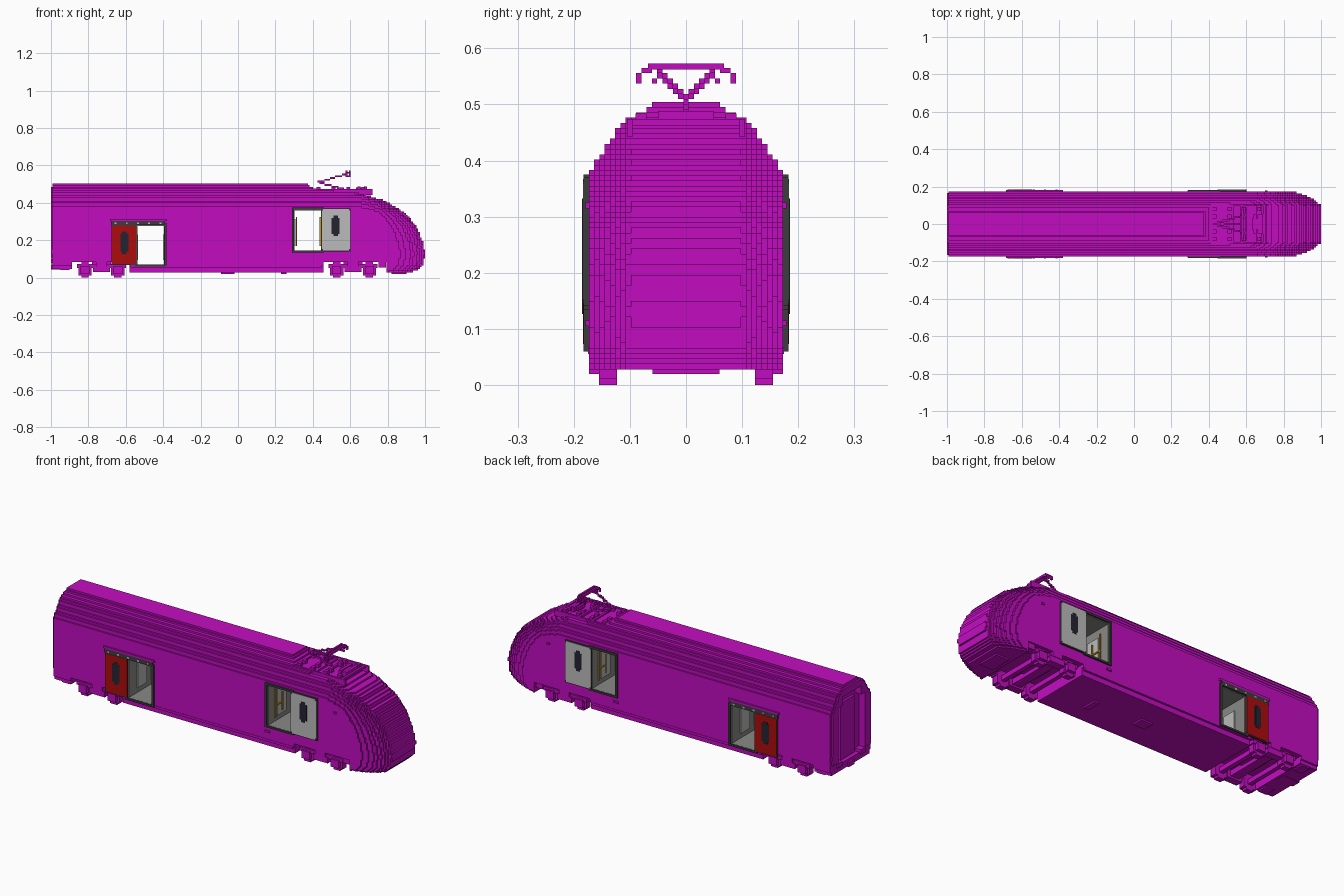
import bpy, bmesh
from mathutils import Vector

V = 2 / 214          # size of one block
W = 18.5 * V         # half width of the body

cube = bpy.data.objects.get("Cube")
if cube:
    bpy.data.objects.remove(cube)


def material(name, r, g, b):
    m = bpy.data.materials.new(name)
    m.use_nodes = True
    m.diffuse_color = (r, g, b, 1)
    m.node_tree.nodes["Principled BSDF"].inputs["Base Color"].default_value = (r, g, b, 1)
    return m


PURPLE = material("purple", 0.54, 0.004, 0.53)
RED = material("red", 0.41, 0.004, 0.004)
LIGHT = material("light grey", 0.5, 0.5, 0.5)
INNER = material("interior grey", 0.25, 0.25, 0.24)
DARK = material("dark grey", 0.045, 0.045, 0.045)
GLASS = material("dark glass", 0.017, 0.017, 0.03)
YELLOW = material("yellow", 0.58, 0.3, 0.015)


def snap(a):
    return round(a / V) * V


def part(name, mat, boxes, mirror=False):
    """One object from boxes (x0, x1, y0, y1, z0, z1), optionally repeated on the other side."""
    bm = bmesh.new()
    for x0, x1, y0, y1, z0, z1 in boxes:
        for ya, yb in ([(y0, y1), (-y1, -y0)] if mirror else [(y0, y1)]):
            made = bmesh.ops.create_cube(bm, size=1)["verts"]
            for v in made:
                v.co = ((x0 + x1) / 2 + v.co.x * (x1 - x0),
                        (ya + yb) / 2 + v.co.y * (yb - ya),
                        (z0 + z1) / 2 + v.co.z * (z1 - z0))
    me = bpy.data.meshes.new(name)
    bm.to_mesh(me)
    bm.free()
    me.materials.append(mat)
    ob = bpy.data.objects.new(name, me)
    bpy.context.collection.objects.link(ob)
    return ob


def lerp(points, t):
    if t <= points[0][0]:
        return points[0][1]
    for (a, p), (b, q) in zip(points, points[1:]):
        if t <= b:
            return p + (q - p) * (t - a) / (b - a)
    return points[-1][1]


def block_line(a, b):
    """Stepped line of blocks between two points."""
    a, b = Vector(a), Vector(b)
    n = max(1, int((b - a).length / V * 1.2))
    cells = {tuple(round(c / V) for c in a.lerp(b, i / n)) for i in range(n + 1)}
    h = V / 2
    return [(x * V - h, x * V + h, y * V - h, y * V + h, z * V - h, z * V + h)
            for x, y, z in sorted(cells)]


# Body profiles: front outline, roof arch, nose plan and underside
FRONT = [(.02, .9), (.045, .97), (.07, .99), (.13, 1), (.2, .985), (.28, .95),
         (.35, .89), (.41, .79), (.455, .65), (.47, .42), (.506, .36)]
TOP = sorted((x, z) for z, x in FRONT[3:])
ROOF = [(.03, .165), (.065, .168), (.075, .175), (.37, .175), (.40, .16), (.43, .14),
        (.46, .117), (.475, .105), (.49, .075), (.505, .05)]
NOSE = [(0, .1), (.03, .125), (.08, .152), (.13, .168), (.17, .175)]
BOTTOM = [(-.885, .05), (-.58, .085), (.455, .03), (.79, .08), (1, .03)]

# Doorway rooms: x range, z range
ROOMS = [tuple(map(snap, r)) for r in [(-.545, -.395, .065, .285), (.295, .445, .14, .365)]]


def span(x, z):
    """Inner and outer half width of the body at one cell, or None where empty."""
    floor = next(b for end, b in BOTTOM if x <= end)
    if z < floor or x > lerp(FRONT, z) or z > .506:
        return None
    if any(a < x < b and c < z < d for a, b, c, d in ROOMS):
        return None
    drop = max(0, .455 - lerp(TOP, x)) if x > .65 else 0
    w = min(lerp(ROOF, z + drop * .9), lerp(NOSE, lerp(FRONT, z) - x))
    if x < -1 + V:                       # thin rim on the rear end
        if z > .49 or z < .1:
            return None
        w -= V
    outer = (round(w / V - .5) + .5) * V
    arch = .115 if z < .4 else .08
    inner = arch if x < -.965 and .08 < z < .45 else 0
    return inner, outer


# Body built as stacked layers, each made of runs of equal width
body = []
for k in range(56):
    z0, start, current = k * V, 0, None
    for i in range(215):
        s = span(-1 + (i + .5) * V, z0 + V / 2) if i < 214 else None
        if s == current:
            continue
        if current:
            inner, outer = current
            x0, x1 = -1 + start * V, -1 + i * V
            sides = [(inner, outer), (-outer, -inner)] if inner else [(-outer, outer)]
            body += [(x0, x1, a, b, z0, z0 + V) for a, b in sides]
        start, current = i, s
part("body", PURPLE, body)

# Rear gangway door, buffers and coupler
part("gangway_panel", PURPLE, [(-.975, -.962, -.06, .06, .09, .4)])
part("buffers", PURPLE, [(-1, -.96, .08, .12, .075, .1), (-1, -.98, .14, .165, .13, .15)], True)
part("coupler", PURPLE, [(-1, -.9, -.025, .025, .045, .07)])
part("rear_steps", PURPLE, [(-.95, -.9, .1, .16, .04, .055)], True)

# Rooms behind the doorways, with frames round the openings
T = .004
for name, (a, b, c, d) in zip(("lower", "upper"), ROOMS):
    y = W - .001
    part(name + "_room_lining", INNER, [
        (a, a + T, -y, y, c, d), (b - T, b, -y, y, c, d),
        (a, b, -y, y, c, c + T), (a, b, -y, y, d - T, d)])
    part(name + "_wall_panels", LIGHT, [
        (e, e + T, .02, .1, c + .03, d - .05) for e in (a + T, b - 2 * T)], True)
    f = .011
    part(name + "_doorway_frame", DARK, [
        (a - f, a, W, W + V, c, d), (b, b + f, W, W + V, c, d),
        (a - f, b + f, W, W + V, d, d + f), (a - f, b + f, W, W + V, c - f / 2, c + T)], True)

# Yellow handrails in the upper room
a, b, c, d = ROOMS[1]
part("handrails", YELLOW, [
    box for e in (a + .01, b - .012) for box in (
        (e, e + .006, .12, .126, c + .03, d - .04),
        (e, e + .006, .06, .126, c + .09, c + .097),
        (e, e + .006, .06, .066, c + .05, c + .15))], True)

# Sliding doors: dark edge, stepped-corner leaf and long eight-sided window
for name, mat, x0, x1, z0, z1, wx, wz, half in (
        ("lower", RED, -.675, -.542, .073, .28, -.607, .187, .06),
        ("upper", LIGHT, .446, .602, .145, .367, .522, .277, .055)):
    part(name + "_door_edge", DARK, [(x0, x1, W, W + V, z0 - .004, z1 + T)], True)
    y = W + V
    e = .008
    part(name + "_door", mat, [(x0 + e, x1 - e, W, y + .0015, z0, z1),
                               (x0, x1, W, y + .001, z0 + e, z1 - e)], True)
    part(name + "_door_window", GLASS, [
        (wx - .022, wx + .022, W, y + .003, wz - half + .012, wz + half - .012),
        (wx - .012, wx + .012, W, y + .0035, wz - half, wz + half)], True)

# Door track above the lower doorway, with a purple rain strip
part("lower_door_track", DARK, [(-.68, -.39, W, W + V, .281, .304)], True)
part("track_fittings", LIGHT, [(-.66 + .06 * i, -.65 + .06 * i, W, W + V + .001, .286, .295)
                               for i in range(5)], True)
part("rain_strip", PURPLE, [(-.685, -.38, W, W + V, .304, .315)], True)

# Small fittings on the sides
part("side_fittings", PURPLE, [(.285, .315, W, W + .006, .105, .115),
                               (.7, .715, .165, W + .006, .315, .325)], True)
part("side_sill", PURPLE, [(-.575, .45, .16, W + .002, .055, .068)], True)

# Bogies: stepped wheels, axles, side frames and bolster
for name, cx in (("rear", -.73), ("front", .615)):
    wheels, axles, boxes = [], [], []
    for x in (cx - .088, cx + .088):
        wheels += [(x - .02, x + .02, .123, .155, 0, .085),
                   (x - .036, x + .036, .123, .155, .012, .073)]
        axles.append((x - .012, x + .012, -.13, .13, .03, .055))
        boxes.append((x - .024, x + .024, .15, W, .02, .062))
    part(name + "_wheels", PURPLE, wheels, True)
    part(name + "_axles", PURPLE, axles)
    part(name + "_axle_boxes", PURPLE, boxes, True)
    part(name + "_bogie_frame", PURPLE, [
        (cx - .13, cx + .13, .13, .163, .052, .072),
        (cx - .045, cx + .045, .13, .17, .03, .06),
        (cx - .03, cx + .03, .14, W, .06, .085)], True)
    part(name + "_bolster", PURPLE, [(cx - .025, cx + .025, -.14, .14, .04, .07),
                                     (cx - .05, cx + .05, -.05, .05, .06, .09)])

# Underside boxes and front skirt
part("underfloor_boxes", PURPLE, [(-.09, -.02, -.03, .03, .02, .03), (.23, .26, -.06, .02, .02, .03)])
part("front_skirt", PURPLE, [(.82, .9, -.06, .06, .02, .035)])
part("front_steps", PURPLE, [(.75, .79, .12, .165, .055, .085)], True)

# Roof equipment in the lowered section
roof = .462
part("roof_rails", PURPLE, [(.4, .72, .095, .105, roof - .02, roof + .012)], True)
part("roof_insulators", PURPLE, [(x, x + .02, y, y + .02, roof, roof + .022)
                                 for x in (.42, .5, .58, .66) for y in (.03, .07)], True)
part("roof_cross_bars", PURPLE, [(x, x + .012, -.1, .1, roof, roof + .012)
                                 for x in (.41, .49, .57, .69)])
part("roof_breaker", PURPLE, [(.63, .69, -.03, .03, roof, roof + .02),
                              (.64, .655, -.05, .05, roof, .488), (.675, .69, -.05, .05, roof, .488)])

# Pantograph: lower arm, spreading upper arms, contact bars and horns
arms = block_line((.56, 0, .475), (.43, 0, .51))
bars = []
for s in (-1, 1):
    arms += block_line((.43, 0, .51), (.59, s * .05, .557))
    bars += block_line((.58, s * .07, .565), (.58, s * .085, .545))
    bars += block_line((.6, s * .07, .565), (.6, s * .085, .545))
    bars += block_line((.58, s * .06, .54), (.6, s * .06, .54))
for x in (.58, .6):
    bars += [(snap(x) - V / 2, snap(x) + V / 2, -.068, .068, .562, .573)]
part("pantograph_arms", PURPLE, arms)
part("pantograph_head", PURPLE, bars)
